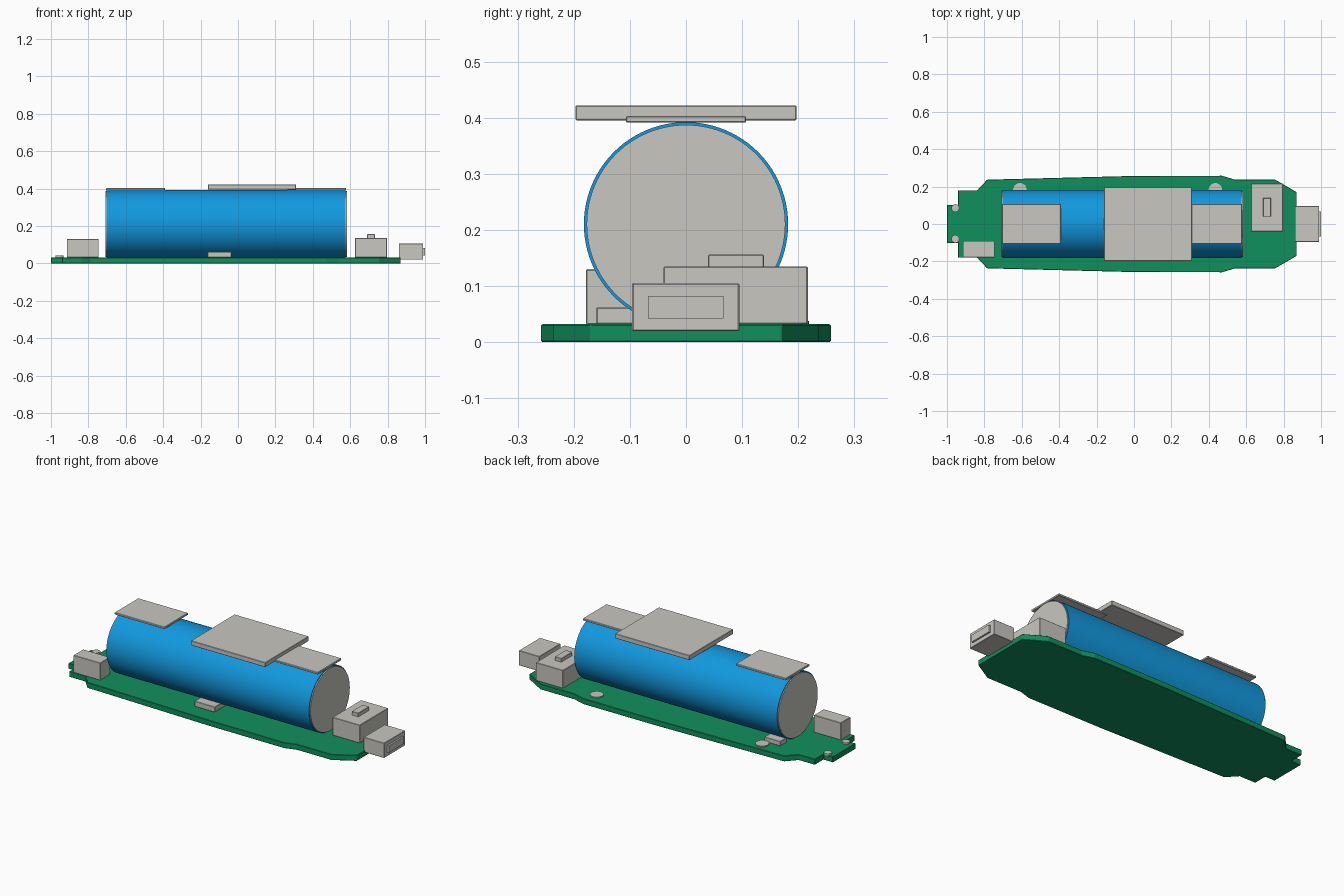
import bpy, bmesh, math
from mathutils import Matrix

if "Cube" in bpy.data.objects:
    bpy.data.objects.remove(bpy.data.objects["Cube"])


def material(name, rgb):
    m = bpy.data.materials.new(name)
    m.diffuse_color = (*rgb, 1)
    m.use_nodes = True
    m.node_tree.nodes["Principled BSDF"].inputs["Base Color"].default_value = m.diffuse_color
    return m


GREEN = material("board green", (0.005, 0.28, 0.11))
BLUE = material("wrap blue", (0.006, 0.32, 0.74))
GREY = material("metal grey", (0.58, 0.57, 0.53))


def finish(name, bm, mat, bevel=0.0, smooth=False):
    bmesh.ops.recalc_face_normals(bm, faces=bm.faces)
    mesh = bpy.data.meshes.new(name)
    bm.to_mesh(mesh)
    bm.free()
    mesh.materials.append(mat)
    ob = bpy.data.objects.new(name, mesh)
    bpy.context.collection.objects.link(ob)
    if bevel:
        mod = ob.modifiers.new("soft edges", 'BEVEL')
        mod.width = bevel
        mod.segments = 1
        mod.limit_method = 'ANGLE'
    if smooth:
        bpy.context.view_layer.objects.active = ob
        ob.select_set(True)
        bpy.ops.object.shade_smooth_by_angle(angle=math.radians(30))
        ob.select_set(False)
    return ob


def box(name, x, y, z, mat=GREY, bevel=0.002):
    bm = bmesh.new()
    size = [b - a for a, b in (x, y, z)]
    mid = [(a + b) / 2 for a, b in (x, y, z)]
    bmesh.ops.create_cube(bm, size=1, matrix=Matrix.Translation(mid) @ Matrix.Diagonal((*size, 1)))
    return finish(name, bm, mat, bevel)


def cylinder(name, centre, radius, depth, mat, along_x=False, sides=32):
    bm = bmesh.new()
    turn = Matrix.Rotation(math.pi / 2, 4, 'Y') if along_x else Matrix()
    bmesh.ops.create_cone(bm, cap_ends=True, segments=sides, radius1=radius, radius2=radius,
                          depth=depth, matrix=Matrix.Translation(centre) @ turn)
    return finish(name, bm, mat, smooth=True)


# Circuit board: half outline mirrored across y and extruded
half = [(-1, 0.102), (-0.94, 0.102), (-0.94, 0.18), (-0.838, 0.18), (-0.785, 0.237),
        (0, 0.257), (0.47, 0.258), (0.54, 0.237), (0.755, 0.237), (0.87, 0.17)]
outline = half + [(x, -y) for x, y in reversed(half)]
bm = bmesh.new()
face = bm.faces.new([bm.verts.new((x, y, 0)) for x, y in outline])
ext = bmesh.ops.extrude_face_region(bm, geom=[face])
bmesh.ops.translate(bm, vec=(0, 0, 0.032),
                    verts=[v for v in ext["geom"] if isinstance(v, bmesh.types.BMVert)])
finish("circuit_board", bm, GREEN, 0.002)

# Battery cell with end caps
cylinder("battery_wrap", (-0.063, 0, 0.21), 0.182, 1.278, BLUE, True, 96)
for side, x in (("left", -0.702), ("right", 0.576)):
    cylinder("battery_cap_" + side, (x, 0, 0.21), 0.177, 0.012, GREY, True, 96)

# Plates on top of the battery
box("contact_tab_left", (-0.705, -0.39), (-0.107, 0.107), (0.391, 0.403))
box("contact_tab_right", (0.265, 0.578), (-0.107, 0.107), (0.391, 0.403))
box("sensor_plate", (-0.16, 0.31), (-0.197, 0.197), (0.395, 0.422))

# Charging port with a raised mouth
box("charging_port", (0.86, 0.99), (-0.096, 0.095), (0.02, 0.105))
box("port_mouth", (0.985, 1.0), (-0.068, 0.067), (0.042, 0.082), bevel=0)

# Button block and its key
box("button_block", (0.625, 0.797), (-0.04, 0.217), (0.032, 0.135))
box("button_key", (0.69, 0.732), (0.039, 0.139), (0.133, 0.156))

# Wire connector and small chips on the board
box("wire_connector", (-0.915, -0.745), (-0.178, -0.09), (0.031, 0.13))
box("chip_front", (-0.163, -0.035), (-0.16, -0.06), (0.032, 0.062))
box("chip_back", (-0.70, -0.60), (0.09, 0.15), (0.032, 0.058))

# Solder pads and lights
for i, x in enumerate((-0.61, 0.435)):
    cylinder(f"round_pad_{i}", (x, 0.183, 0.034), 0.036, 0.008, GREY)
for i, y in enumerate((-0.08, 0.085)):
    cylinder(f"end_light_{i}", (-0.955, y, 0.036), 0.021, 0.01, GREY, sides=24)
